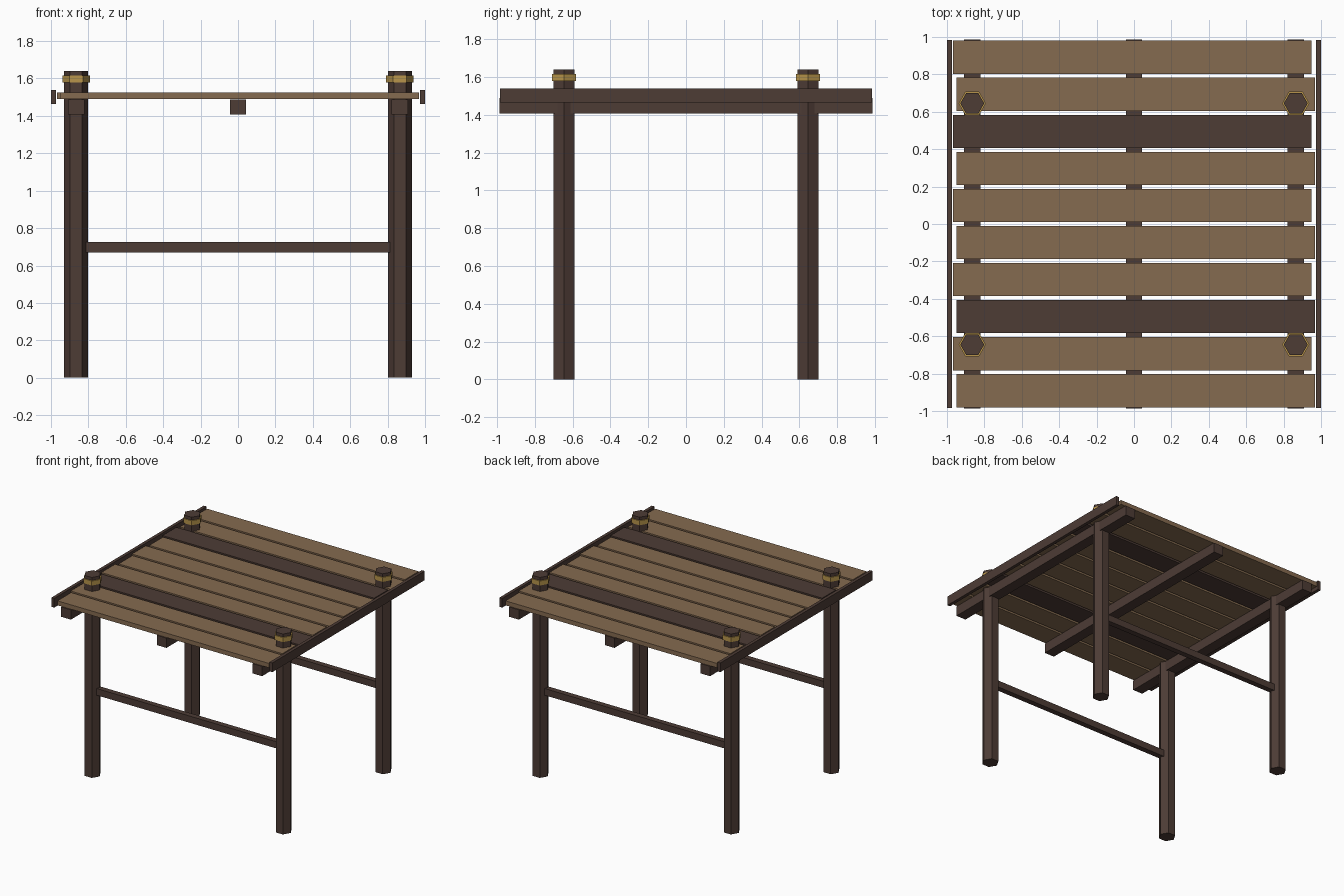
import bpy

cube = bpy.data.objects.get("Cube")
if cube:
    bpy.data.objects.remove(cube, do_unlink=True)


def material(name, rgb):
    mat = bpy.data.materials.new(name)
    mat.use_nodes = True
    colour = (*rgb, 1.0)
    mat.diffuse_color = colour
    mat.node_tree.nodes["Principled BSDF"].inputs["Base Color"].default_value = colour
    return mat


DARK = material("dark wood", (0.075, 0.045, 0.036))
LIGHT = material("light wood", (0.235, 0.145, 0.08))
GOLD = material("golden rope", (0.48, 0.30, 0.07))


def finish(name, mat):
    obj = bpy.context.object
    obj.name = name
    obj.data.materials.append(mat)


def box(name, centre, size, mat):
    bpy.ops.mesh.primitive_cube_add(size=1, location=centre)
    bpy.context.object.scale = size
    bpy.ops.object.transform_apply(location=False, rotation=False, scale=True)
    finish(name, mat)


def hexagon(name, x, y, bottom, top, radius, mat):
    # Corners point along x
    bpy.ops.mesh.primitive_cylinder_add(
        vertices=6, radius=radius, depth=top - bottom,
        location=(x, y, (bottom + top) / 2), rotation=(0, 0, 0.5235988))
    finish(name, mat)


POST_X, POST_Y = 0.865, 0.645

# Corner posts with lashing bands
for x in (-POST_X, POST_X):
    for y in (-POST_Y, POST_Y):
        hexagon("corner_post", x, y, 0, 1.64, 0.064, DARK)
        hexagon("post_band", x, y, 1.578, 1.615, 0.073, GOLD)

# Rails between the posts, front and back
for y in (-POST_Y, POST_Y):
    box("cross_rail", (0, y, 0.697), (1.64, 0.045, 0.055), DARK)

# Beams under the roof
for x in (-POST_X, 0, POST_X):
    box("roof_beam", (x, 0, 1.448), (0.088, 1.975, 0.08), DARK)

# Roof planks, staggered sideways, two of them dark
for i in range(10):
    shift = 0.009 if i % 2 == 0 else -0.009
    mat = DARK if i in (2, 7) else LIGHT
    box("roof_plank", (shift, -0.891 + 0.198 * i, 1.507), (1.916, 0.178, 0.036), mat)

# Edge trims along both sides
for x in (-0.987, 0.987):
    box("edge_trim", (x, 0, 1.502), (0.026, 1.97, 0.075), DARK)
